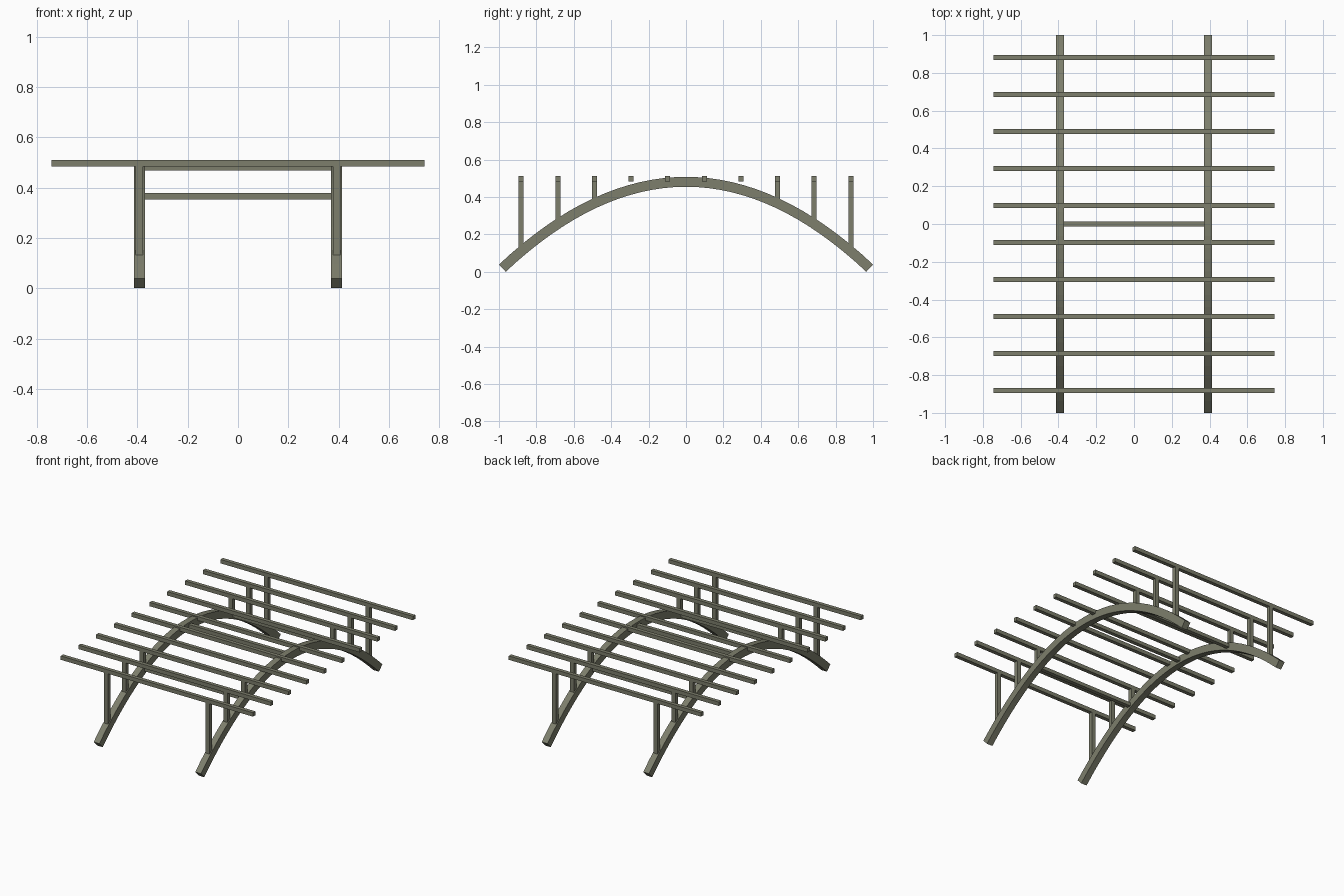
import bpy, bmesh, math

if "Cube" in bpy.data.objects:
    bpy.data.objects.remove(bpy.data.objects["Cube"])

wood = bpy.data.materials.new("weathered olive wood")
wood.diffuse_color = (0.205, 0.21, 0.15, 1)
wood.use_nodes = True
wood.node_tree.nodes["Principled BSDF"].inputs["Base Color"].default_value = wood.diffuse_color

ARCH_X, ARCH_W, ARCH_T = 0.392, 0.044, 0.053
END_Y, END_Z, APEX = 0.982, 0.0194, 0.481
BEAM_Z, BAR = 0.4975, 0.027
SEGMENTS = 32


def arch_z(y):
    return APEX - (APEX - END_Z) * (y / END_Y) ** 2


def finish(name, bm):
    bmesh.ops.recalc_face_normals(bm, faces=bm.faces)
    mesh = bpy.data.meshes.new(name)
    bm.to_mesh(mesh)
    bm.free()
    mesh.materials.append(wood)
    obj = bpy.data.objects.new(name, mesh)
    bpy.context.collection.objects.link(obj)


def box(name, centre, size):
    bm = bmesh.new()
    bmesh.ops.create_cube(bm, size=1)
    for v in bm.verts:
        v.co = [c + s * k for c, s, k in zip(centre, size, v.co)]
    finish(name, bm)


def arch(name, x):
    # rectangular section swept along a parabola, square to its slope
    bm = bmesh.new()
    rings = []
    for i in range(SEGMENTS + 1):
        y = END_Y * (2 * i / SEGMENTS - 1)
        angle = math.atan(-2 * (APEX - END_Z) * y / END_Y ** 2)
        ny, nz = -math.sin(angle), math.cos(angle)
        rings.append([bm.verts.new((x + sx * ARCH_W / 2,
                                    y + sn * ny * ARCH_T / 2,
                                    arch_z(y) + sn * nz * ARCH_T / 2))
                      for sx, sn in ((-1, -1), (1, -1), (1, 1), (-1, 1))])
    for a, b in zip(rings, rings[1:]):
        for k in range(4):
            bm.faces.new((a[k], a[(k + 1) % 4], b[(k + 1) % 4], b[k]))
    bm.faces.new(rings[0])
    bm.faces.new(rings[-1])
    finish(name, bm)


# Two curved arches
for side, sx in (("left", -1), ("right", 1)):
    arch(f"{side}_arch", sx * ARCH_X)

# Ten level cross beams, the outer three at each end carried on posts
for i in range(10):
    y = (i - 4.5) * 0.1958
    box(f"cross_beam_{i + 1}", (0, y, BEAM_Z), (1.485, BAR, BAR))
    if abs(y) > 0.4:
        bottom, top = arch_z(y), BEAM_Z - BAR / 2
        for side, sx in (("left", -1), ("right", 1)):
            box(f"{side}_post_{i + 1}", (sx * ARCH_X, y, (bottom + top) / 2),
                (0.03, BAR, top - bottom))

# Tie bars between the arches
for name, y in (("front", -0.4895), ("middle", 0.0), ("back", 0.4895)):
    box(f"{name}_tie_bar", (0, y, arch_z(y)), (2 * ARCH_X - ARCH_W + 0.01, BAR, 0.025))
